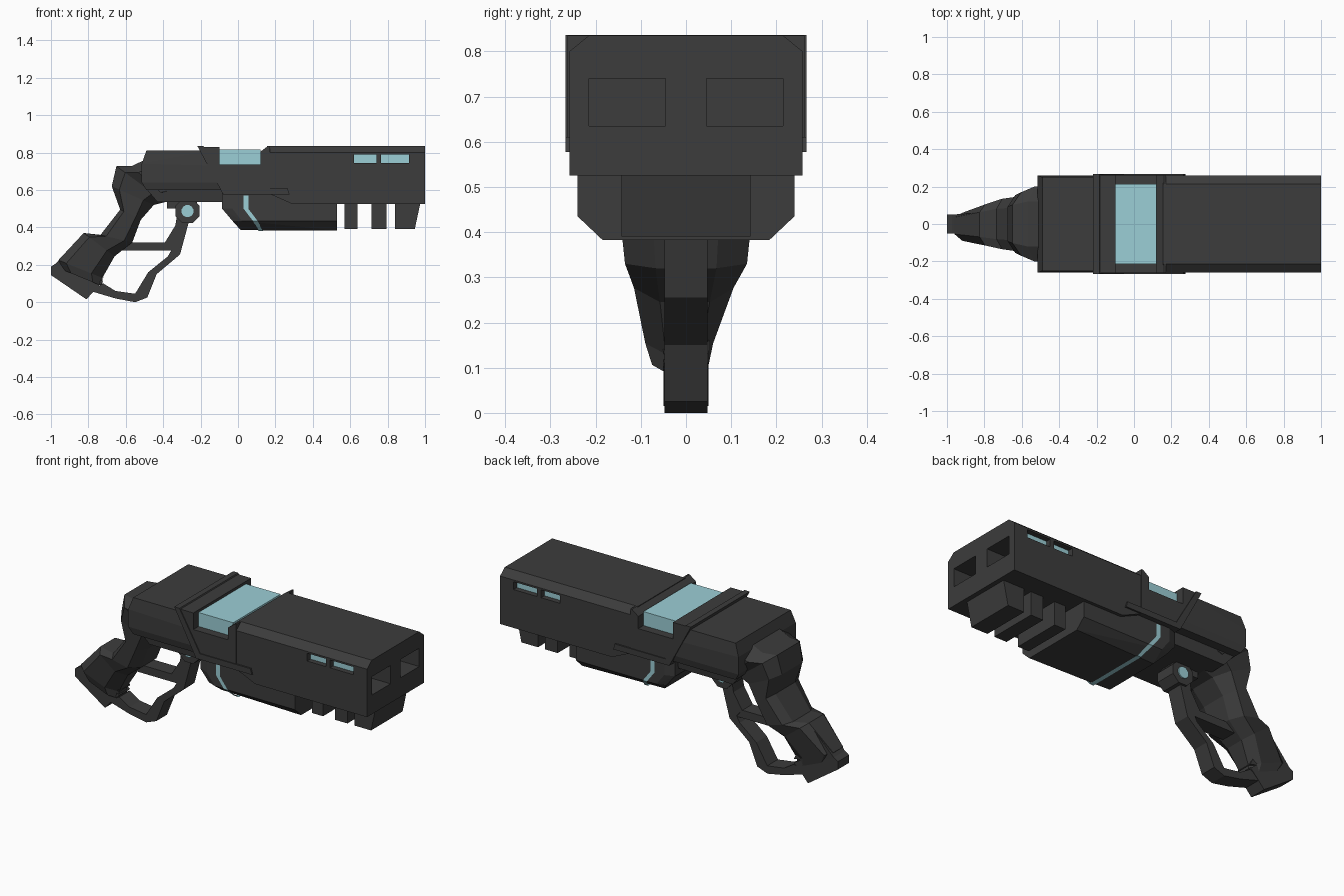
import bpy, bmesh, math
from mathutils import Vector

if "Cube" in bpy.data.objects:
    bpy.data.objects.remove(bpy.data.objects["Cube"])


def mat(name, col):
    m = bpy.data.materials.new(name)
    m.diffuse_color = (*col, 1)
    m.use_nodes = True
    m.node_tree.nodes["Principled BSDF"].inputs["Base Color"].default_value = m.diffuse_color
    return m


DARK = mat("dark_metal", (0.045, 0.045, 0.045))
BLUE = mat("pale_blue", (0.33, 0.62, 0.67))


def finish(bm, name, material):
    bmesh.ops.recalc_face_normals(bm, faces=bm.faces)
    me = bpy.data.meshes.new(name)
    bm.to_mesh(me)
    bm.free()
    ob = bpy.data.objects.new(name, me)
    bpy.context.collection.objects.link(ob)
    me.materials.append(material)
    return ob


def hull(name, pts, material=DARK):
    """Convex solid from points mirrored across y."""
    bm = bmesh.new()
    for x, y, z in pts:
        bm.verts.new((x, y, z))
        bm.verts.new((x, -y, z))
    bmesh.ops.convex_hull(bm, input=bm.verts)
    bmesh.ops.dissolve_limit(bm, angle_limit=0.01, verts=bm.verts, edges=bm.edges)
    return finish(bm, name, material)


def profile(name, pts, y0, y1, material=DARK):
    """Side outline (x, z) extruded from y0 to y1."""
    bm = bmesh.new()
    f = bm.faces.new([bm.verts.new((x, y0, z)) for x, z in pts])
    r = bmesh.ops.extrude_face_region(bm, geom=[f])
    for v in r["geom"]:
        if isinstance(v, bmesh.types.BMVert):
            v.co.y = y1
    # extrusion drops the start face, so close it when missing
    bmesh.ops.holes_fill(bm, edges=[e for e in bm.edges if e.is_boundary])
    return finish(bm, name, material)


def loft(name, rings, material=DARK, cap=True, closed=True):
    """Quads between successive rings of points."""
    bm = bmesh.new()
    vs = [[bm.verts.new(p) for p in r] for r in rings]
    n = len(vs[0])
    for a, b in zip(vs, vs[1:]):
        for i in range(n if closed else n - 1):
            j = (i + 1) % n
            bm.faces.new((a[i], a[j], b[j], b[i]))
    if cap:
        bm.faces.new(vs[0])
        bm.faces.new(vs[-1])
    return finish(bm, name, material)


def box(name, x0, x1, y0, y1, z0, z1, material=DARK):
    return profile(name, [(x0, z0), (x1, z0), (x1, z1), (x0, z1)], y0, y1, material)


# Barrel with chamfered top edges
barrel = hull("barrel", [(x, y, z) for x in (0.155, 1.0) for y, z in
                         ((0.258, 0.585), (0.258, 0.8), (0.215, 0.835))]
              + [(0.29, 0.258, 0.525), (1.0, 0.258, 0.525)])

# Muzzle openings and side vents with blue inserts
cutters = []
for s in (-1, 1):
    a, b = sorted((s * 0.045, s * 0.215))
    cutters.append(box("muzzle_cutter", 0.86, 1.1, a, b, 0.635, 0.74))
    for x0, x1 in ((0.62, 0.74), (0.765, 0.915)):
        a, b = sorted((s * 0.222, s * 0.3))
        cutters.append(box("vent_cutter", x0, x1, a, b, 0.745, 0.79))
        a, b = sorted((s * 0.218, s * 0.228))
        box("vent_light", x0, x1, a, b, 0.745, 0.79, BLUE)
for c in cutters:
    c.hide_render = True
    c.hide_viewport = True
    m = barrel.modifiers.new("cut", 'BOOLEAN')
    m.operation = 'DIFFERENCE'
    m.solver = 'EXACT'
    m.object = c

# Sleeve with notch for the blue cell, and its raised rim
profile("sleeve", [(-0.2, 0.83), (-0.1, 0.83), (-0.1, 0.735), (0.12, 0.735), (0.12, 0.805),
                   (0.16, 0.835), (0.17, 0.835), (0.17, 0.585), (-0.07, 0.585)], -0.262, 0.262)
profile("sleeve_rim", [(-0.218, 0.836), (-0.185, 0.836), (-0.055, 0.61), (0.265, 0.61),
                       (0.275, 0.577), (-0.08, 0.577)], -0.267, 0.267)
box("energy_cell", -0.1, 0.12, -0.215, 0.215, 0.73, 0.815, BLUE)

# Rear receiver and the plate under it
hull("receiver", [(-0.49, 0.25, 0.6), (-0.515, 0.26, 0.64), (-0.515, 0.26, 0.74), (-0.49, 0.25, 0.81),
                  (-0.06, 0.25, 0.6), (-0.1, 0.26, 0.64), (-0.11, 0.26, 0.73), (-0.15, 0.25, 0.81)])
hull("receiver_plate", [(-0.49, 0.2, 0.605), (-0.43, 0.19, 0.535), (-0.05, 0.2, 0.605), (-0.05, 0.19, 0.535)])

# Fore-end under the barrel, with wrapped blue stripe
hull("fore_end", [(-0.085, 0.22, 0.59), (-0.085, 0.22, 0.5), (-0.03, 0.22, 0.435), (0.015, 0.17, 0.385),
                  (-0.03, 0.24, 0.59), (-0.03, 0.24, 0.5), (0.02, 0.24, 0.435), (0.53, 0.24, 0.59),
                  (0.53, 0.24, 0.435), (0.53, 0.185, 0.383)])
half = [(0.03, 0.242, 0.57), (0.03, 0.242, 0.5), (0.08, 0.242, 0.434), (0.11, 0.186, 0.381)]
path = half + [(x, -y, z) for x, y, z in reversed(half)]
loft("stripe", [path, [(x + 0.025, y, z) for x, y, z in path]], BLUE, cap=False, closed=False)

# Cooling teeth under the muzzle
for x0, x1 in ((0.57, 0.64), (0.715, 0.795)):
    box("tooth", x0, x1, -0.143, 0.143, 0.39, 0.53)
profile("front_tooth", [(0.84, 0.53), (0.84, 0.39), (0.945, 0.39), (0.975, 0.53)], -0.143, 0.143)


# Grip: eight-sided rings from back point to front point
def ring(back, front, wl, wr):
    b, f = Vector(back), Vector(front)
    prof = ((0, 0.6), (0.18, 1), (0.75, 1), (1, 0.5))
    right = [(b.lerp(f, t), k * wr) for t, k in prof]
    left = [(b.lerp(f, t), -k * wl) for t, k in reversed(prof)]
    return [(p.x, y, p.y) for p, y in right + left]


loft("grip", [ring(*r) for r in (
    ((-0.5, 0.76), (-0.34, 0.54), 0.2, 0.2),
    ((-0.57, 0.727), (-0.36, 0.54), 0.2, 0.2),
    ((-0.65, 0.727), (-0.39, 0.535), 0.17, 0.17),
    ((-0.675, 0.62), (-0.45, 0.52), 0.155, 0.155),
    ((-0.63, 0.495), (-0.52, 0.44), 0.148, 0.148),
    ((-0.735, 0.36), (-0.565, 0.32), 0.135, 0.135),
    ((-0.825, 0.37), (-0.66, 0.245), 0.115, 0.105),
    ((-0.96, 0.225), (-0.725, 0.13), 0.09, 0.06),
    ((-0.93, 0.17), (-0.725, 0.085), 0.075, 0.05))])
profile("grip_base", [(-1.0, 0.19), (-0.93, 0.235), (-0.72, 0.11), (-0.77, 0.06),
                      (-0.81, 0.015), (-1.0, 0.145)], -0.05, 0.05)
hull("grip_heel", [(-0.98, 0.05, 0.2), (-0.825, 0.06, 0.365), (-0.72, 0.05, 0.13), (-0.9, 0.05, 0.17)])

# Hand guard loop and trigger bar
profile("guard", [(-0.26, 0.44), (-0.31, 0.255), (-0.435, 0.15), (-0.485, 0.025), (-0.55, 0.0),
                  (-0.655, 0.02), (-0.79, 0.06), (-0.72, 0.1), (-0.655, 0.06), (-0.55, 0.045),
                  (-0.48, 0.16), (-0.375, 0.245), (-0.355, 0.28), (-0.39, 0.32), (-0.335, 0.41),
                  (-0.325, 0.47)], -0.048, 0.048)
profile("trigger_bar", [(-0.62, 0.275), (-0.35, 0.275), (-0.38, 0.32), (-0.6, 0.32)], -0.045, 0.045)


# Guard pivot with blue pin
def disc(name, r, n, w, material):
    step = 2 * math.pi / n
    profile(name, [(-0.27 + r * math.cos((i + 0.5) * step), 0.487 + r * math.sin((i + 0.5) * step))
                   for i in range(n)], -w, w, material)


disc("pivot", 0.07, 8, 0.06, DARK)
disc("pivot_pin", 0.033, 12, 0.066, BLUE)
box("pivot_mount", -0.38, -0.22, -0.048, 0.048, 0.5, 0.56)
